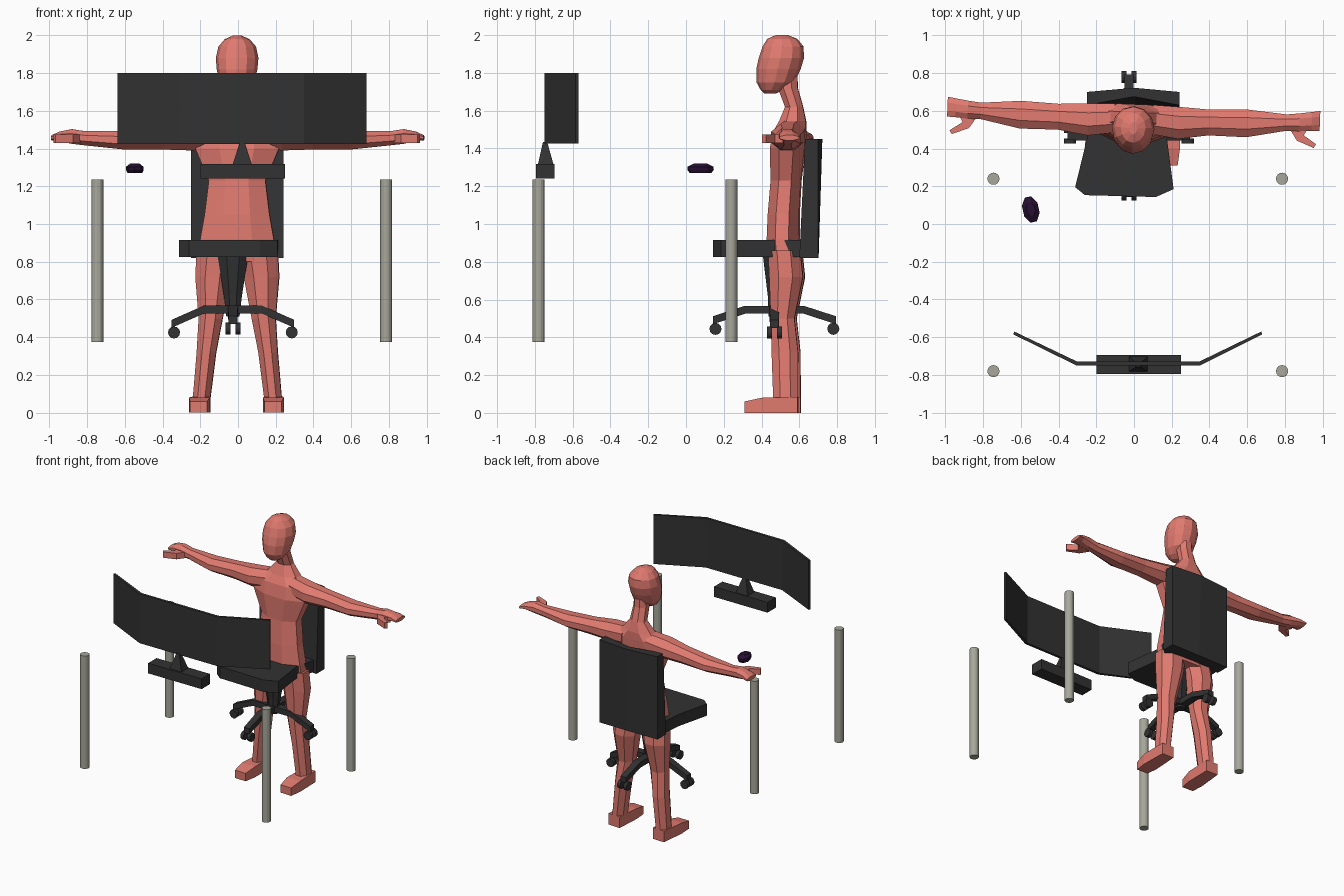
import bpy, bmesh, math
from mathutils import Matrix, Vector

if "Cube" in bpy.data.objects:
    bpy.data.objects.remove(bpy.data.objects["Cube"])


def material(name, rgb):
    m = bpy.data.materials.new(name)
    m.diffuse_color = (*rgb, 1)
    m.use_nodes = True
    m.node_tree.nodes["Principled BSDF"].inputs["Base Color"].default_value = m.diffuse_color
    return m


SKIN = material("salmon", (0.75, 0.195, 0.16))
DARK = material("charcoal", (0.032, 0.032, 0.032))
STEEL = material("warm_grey", (0.39, 0.39, 0.33))
PLUM = material("dark_plum", (0.02, 0.005, 0.032))


def finish(name, bm, mat):
    bmesh.ops.recalc_face_normals(bm, faces=bm.faces)
    me = bpy.data.meshes.new(name)
    bm.to_mesh(me)
    bm.free()
    me.materials.append(mat)
    ob = bpy.data.objects.new(name, me)
    bpy.context.collection.objects.link(ob)
    return ob


def loft(name, rings, mat):
    """Skin a list of equal-length point rings and cap both ends."""
    bm = bmesh.new()
    vs = [[bm.verts.new(p) for p in r] for r in rings]
    n = len(vs[0])
    for a, b in zip(vs, vs[1:]):
        for i in range(n):
            j = (i + 1) % n
            bm.faces.new((a[i], a[j], b[j], b[i]))
    bm.faces.new(vs[0])
    bm.faces.new(vs[-1])
    return finish(name, bm, mat)


def prism(name, outline, z0, z1, mat):
    return loft(name, [[(x, y, z) for x, y in outline] for z in (z0, z1)], mat)


def box(name, x0, x1, y0, y1, z0, z1, mat):
    return prism(name, [(x0, y0), (x1, y0), (x1, y1), (x0, y1)], z0, z1, mat)


def oval(u0, u1, v0, v1, n=8, flat=True):
    """Points round a box u0..u1, v0..v1; flat puts edges, not corners, on the axes."""
    k = 1 / math.cos(math.pi / n) if flat else 1
    ph = math.pi / n if flat else 0
    return [((u0 + u1) / 2 + (u1 - u0) / 2 * k * math.cos(ph + 2 * math.pi * i / n),
             (v0 + v1) / 2 + (v1 - v0) / 2 * k * math.sin(ph + 2 * math.pi * i / n))
            for i in range(n)]


def upright(z, x0, x1, y0, y1, **kw):
    return [(x, y, z) for x, y in oval(x0, x1, y0, y1, **kw)]


def cylinder(name, c, r, depth, axis, mat, n=16):
    bm = bmesh.new()
    rot = Vector(axis).to_track_quat('Z', 'Y').to_matrix().to_4x4()
    bmesh.ops.create_cone(bm, cap_ends=True, segments=n, radius1=r, radius2=r,
                          depth=depth, matrix=Matrix.Translation(c) @ rot)
    return finish(name, bm, mat)


# ---- Desk legs
for x in (-0.745, 0.785):
    for y in (-0.78, 0.24):
        cylinder("desk_leg", (x, y, 0.805), 0.032, 0.86, (0, 0, 1), STEEL)

# ---- Monitor: angled panel, neck and foot
prism("screen", [(-0.64, -0.585), (-0.305, -0.75), (0.35, -0.75), (0.68, -0.585),
                 (0.675, -0.57), (0.345, -0.73), (-0.30, -0.73), (-0.635, -0.57)],
      1.425, 1.80, DARK)
loft("monitor_neck", [upright(z, x0, x1, y0, y1, n=4) for z, x0, x1, y0, y1 in (
    (1.31, -0.03, 0.075, -0.785, -0.70), (1.435, 0.01, 0.035, -0.757, -0.735))], DARK)
box("monitor_foot", -0.20, 0.25, -0.795, -0.695, 1.24, 1.318, DARK)

# ---- Mouse: flattened faceted pebble, slightly turned
mouse = loft("mouse", [upright(z, -w, w, -l, l) for z, w, l in (
    (-0.025, 0.035, 0.055), (-0.008, 0.042, 0.068), (0.008, 0.042, 0.066),
    (0.025, 0.022, 0.035))], PLUM)
mouse.matrix_world = Matrix.Translation((-0.547, 0.077, 1.295)) @ Matrix.Rotation(0.22, 4, 'Z')

# ---- Chair seat and backrest
prism("seat", [(-0.312, 0.195), (-0.26, 0.153), (0.116, 0.143), (0.21, 0.185),
               (0.175, 0.45), (0.22, 0.64), (-0.235, 0.64), (-0.25, 0.45)], 0.825, 0.915, DARK)
loft("backrest", [[(-0.25, f, z), (0, fc, z), (0.24, f, z), (0.24, b, z), (0, bc, z), (-0.25, b, z)]
                  for z, f, fc, b, bc in ((0.82, 0.60, 0.625, 0.70, 0.702),
                                          (1.45, 0.63, 0.675, 0.70, 0.722))], DARK)

# ---- Chair column and four-arm base
HX, HY = -0.027, 0.468
loft("seat_column", [upright(z, HX - w, HX + w, HY - d, HY + d) for z, w, d in (
    (0.825, 0.08, 0.06), (0.62, 0.048, 0.035), (0.51, 0.035, 0.03))], DARK)
for k in range(4):
    turn = Matrix.Translation((HX, HY, 0)) @ Matrix.Rotation(k * math.pi / 2, 4, 'Z')
    drop = 0 if k % 2 == 0 else -0.02
    parts = [loft("base_arm", [[(r, s * w, z) for s, z in ((-1, t), (1, t), (1, b), (-1, b))]
                               for r, w, t, b in ((0, 0.03, 0.567, 0.525),
                                                  (0.155, 0.027, 0.567, 0.525),
                                                  (0.325, 0.023, 0.492 - drop, 0.45 - drop))], DARK)]
    for s in (-1, 1):
        parts.append(cylinder("castor", (0.312, s * 0.027, 0.425 - drop), 0.032, 0.026,
                              (0, 1, 0), DARK, 12))
    for p in parts:
        p.matrix_world = turn

# ---- Person: torso with neck, head, then mirrored limbs
body = [
    loft("torso", [upright(z, -w, w, y0, y1) for z, w, y0, y1 in (
        (0.80, 0.205, 0.44, 0.615), (0.92, 0.195, 0.43, 0.60), (1.05, 0.172, 0.435, 0.60),
        (1.23, 0.150, 0.45, 0.61), (1.40, 0.222, 0.447, 0.63), (1.49, 0.215, 0.465, 0.635),
        (1.545, 0.12, 0.495, 0.635), (1.62, 0.06, 0.525, 0.62), (1.72, 0.053, 0.487, 0.592),
        (1.78, 0.05, 0.48, 0.59))], SKIN),
    loft("head", [upright(z, -w, w, y0, y1, n=12, flat=False) for z, w, y0, y1 in (
        (1.69, 0.035, 0.415, 0.475), (1.71, 0.065, 0.395, 0.515), (1.75, 0.092, 0.373, 0.575),
        (1.82, 0.108, 0.372, 0.607), (1.88, 0.113, 0.385, 0.625), (1.94, 0.10, 0.405, 0.622),
        (1.98, 0.066, 0.43, 0.59), (2.0, 0.02, 0.475, 0.54))], SKIN),
]
for s, side in ((-1, "left"), (1, "right")):
    body.append(loft(side + "_arm", [[(s * x, y, z) for y, z in oval(y0, y1, z0, z1)]
                                     for x, y0, y1, z0, z1 in (
        (0.10, 0.48, 0.635, 1.40, 1.545), (0.24, 0.46, 0.63, 1.39, 1.53),
        (0.40, 0.485, 0.622, 1.395, 1.51), (0.60, 0.483, 0.63, 1.395, 1.492),
        (0.81, 0.525, 0.612, 1.417, 1.492), (0.88, 0.525, 0.62, 1.425, 1.503),
        (0.945, 0.53, 0.63, 1.44, 1.49), (0.988, 0.532, 0.637, 1.443, 1.47))], SKIN))
    body.append(prism(side + "_thumb", [(s * x, y) for x, y in (
        (0.82, 0.55), (0.87, 0.475), (0.96, 0.44), (0.972, 0.46), (0.905, 0.505), (0.93, 0.55))],
        1.43, 1.475, SKIN))
    body.append(loft(side + "_leg", [[(s * x, y, z) for x, y, z in upright(z, x0, x1, y0, y1)]
                                     for z, x0, x1, y0, y1 in (
        (0.86, 0.01, 0.215, 0.44, 0.61), (0.72, 0.035, 0.222, 0.447, 0.625),
        (0.50, 0.077, 0.204, 0.455, 0.58), (0.32, 0.112, 0.215, 0.46, 0.60),
        (0.06, 0.145, 0.237, 0.47, 0.60))], SKIN))
    body.append(loft(side + "_foot", [[(s * x, y, z) for x, z in ((x0, 0), (x1, 0), (x1, h), (x0, h))]
                                      for y, x0, x1, h in (
        (0.318, 0.152, 0.243, 0.06), (0.41, 0.14, 0.252, 0.08), (0.60, 0.145, 0.24, 0.085))], SKIN))

# The person is turned slightly to one side
pose = (Matrix.Translation((-0.003, 0.545, 0)) @ Matrix.Rotation(math.radians(-2.2), 4, 'Z')
        @ Matrix.Translation((0, -0.545, 0)))
for part in body:
    part.matrix_world = pose
